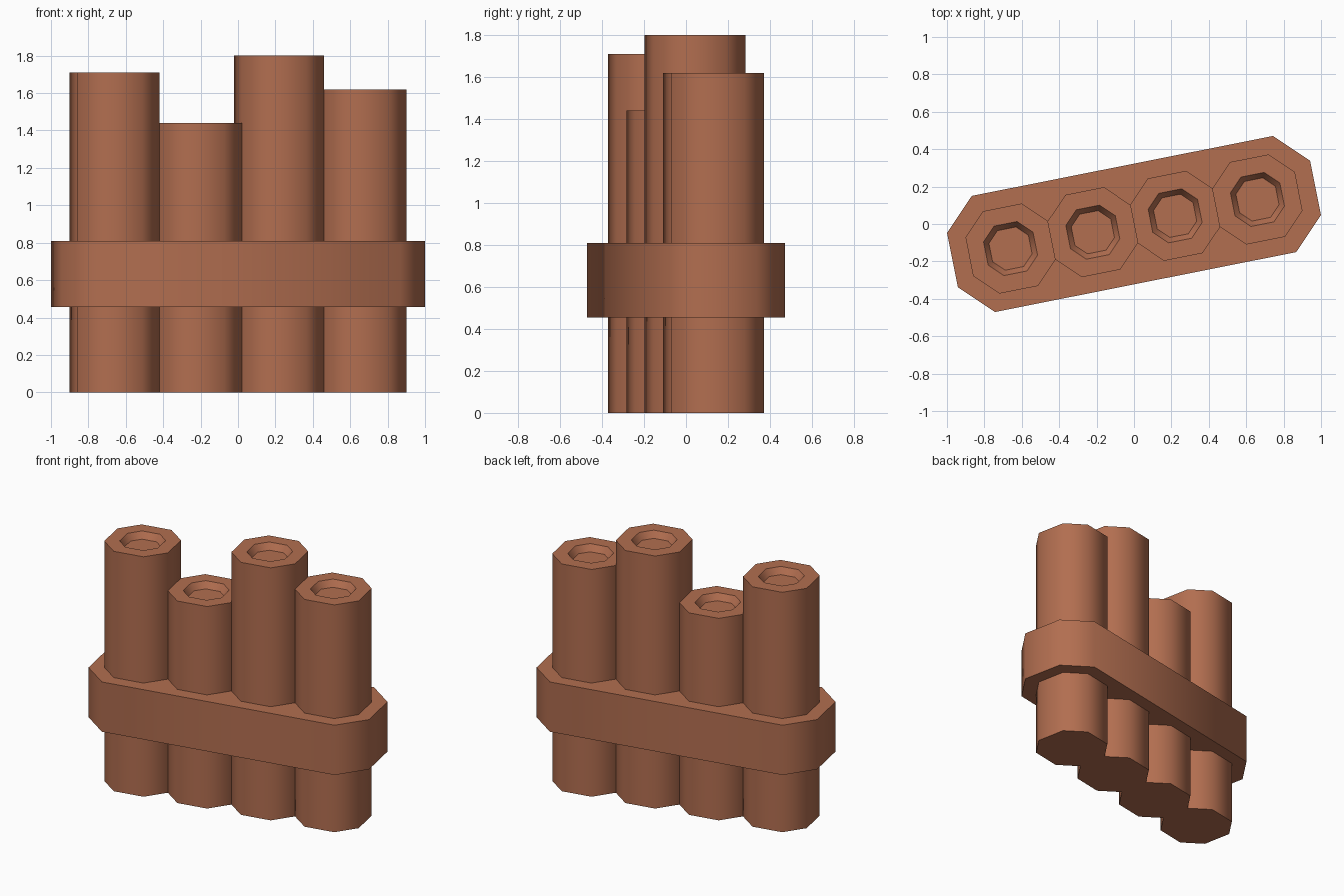
import bpy, bmesh, math
from mathutils import Matrix

if "Cube" in bpy.data.objects:
    bpy.data.objects.remove(bpy.data.objects["Cube"])

TURN = math.radians(11.25)      # the whole row is turned on the ground
STEP = 0.4487                   # spacing of the tubes along the row
R, C = 0.2245, 0.105            # octagon half width and half flat side

clay = bpy.data.materials.new("terracotta")
clay.diffuse_color = (0.445, 0.156, 0.080, 1)
clay.use_nodes = True
clay.node_tree.nodes["Principled BSDF"].inputs["Base Color"].default_value = clay.diffuse_color


def octagon(scale, stretch=0.0):
    """Chamfered square outline, pulled apart along x by stretch."""
    quarter = [(R, C), (C, R), (-C, R), (-R, C), (-R, -C), (-C, -R), (C, -R), (R, -C)]
    return [(x * scale + math.copysign(stretch, x), y * scale) for x, y in quarter]


def loft(name, rings, x=0.0):
    """Skin a stack of (outline, z) rings and cap both ends."""
    bm = bmesh.new()
    loops = [[bm.verts.new((px + x, py, z)) for px, py in pts] for pts, z in rings]
    for a, b in zip(loops, loops[1:]):
        for i in range(8):
            j = (i + 1) % 8
            bm.faces.new((a[i], a[j], b[j], b[i]))
    bm.faces.new(loops[0][::-1])
    bm.faces.new(loops[-1])
    bm.transform(Matrix.Rotation(TURN, 4, 'Z'))
    bmesh.ops.recalc_face_normals(bm, faces=bm.faces)
    mesh = bpy.data.meshes.new(name)
    bm.to_mesh(mesh)
    bm.free()
    mesh.materials.append(clay)
    ob = bpy.data.objects.new(name, mesh)
    bpy.context.collection.objects.link(ob)
    # soft shading round the sides, crisp rims
    bpy.ops.object.select_all(action='DESELECT')
    ob.select_set(True)
    bpy.context.view_layer.objects.active = ob
    bpy.ops.object.shade_smooth_by_angle(angle=math.radians(50))


# tubes with a shallow tapered recess in the top
for i, h in enumerate((1.71, 1.44, 1.80, 1.62)):
    loft(f"tube_{i + 1}",
         [(octagon(1), 0), (octagon(1), h), (octagon(0.6), h), (octagon(0.48), h - 0.045)],
         (i - 1.5) * STEP)

# band clasping the row
band = octagon(1.41, 1.5 * STEP)
loft("band", [(band, 0.455), (band, 0.81)])
